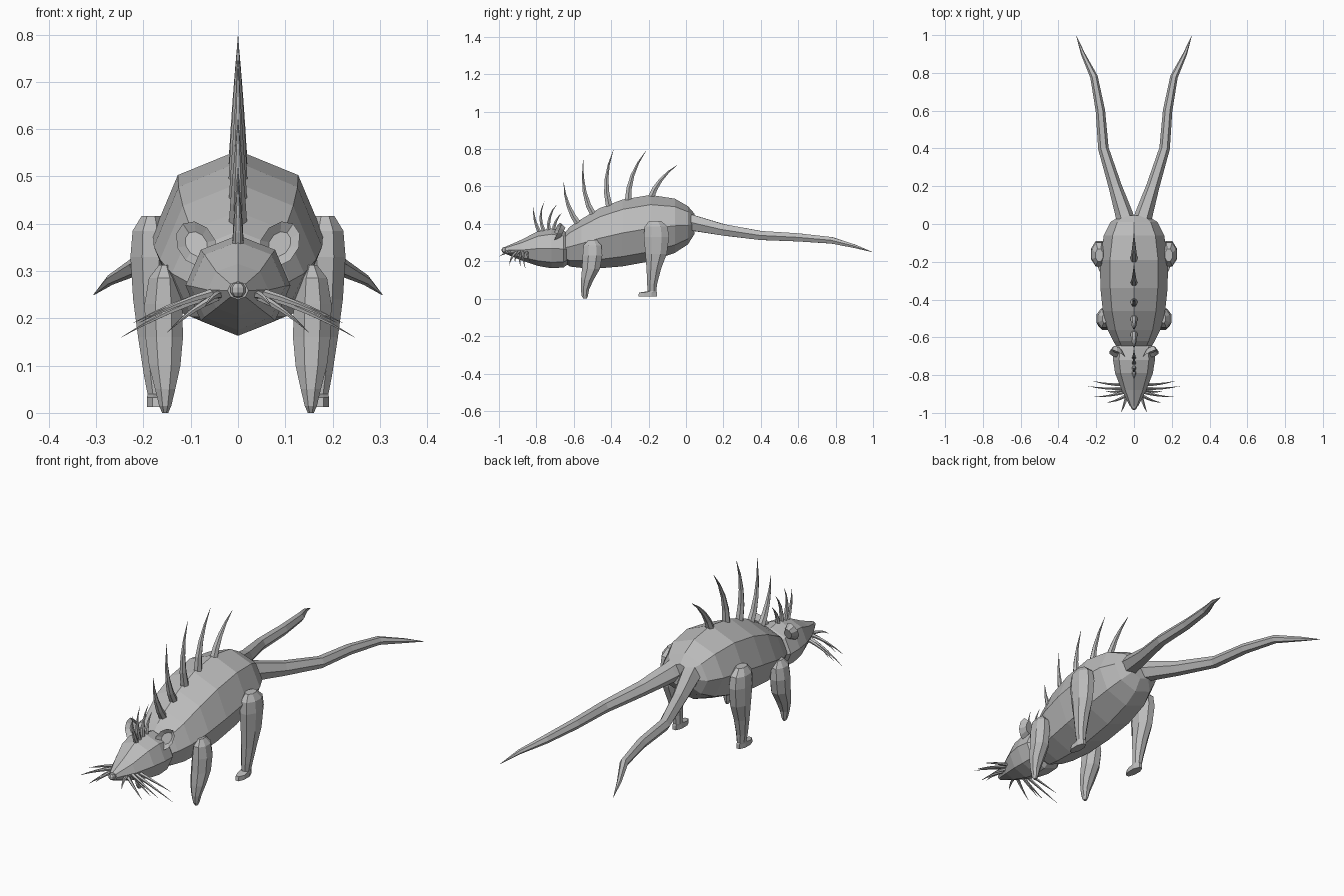
import bpy, bmesh, math
from mathutils import Vector

grey = bpy.data.materials.new("grey hide")
grey.diffuse_color = (0.5, 0.5, 0.5, 1)


def make(name, bm, mirror=False):
    bmesh.ops.recalc_face_normals(bm, faces=bm.faces)
    me = bpy.data.meshes.new(name)
    bm.to_mesh(me)
    bm.free()
    me.materials.append(grey)
    ob = bpy.data.objects.new(name, me)
    bpy.context.collection.objects.link(ob)
    if mirror:
        ob.modifiers.new("Mirror", 'MIRROR')
    return ob


def skin(bm, rings):
    """Bridge rings of points and cap both ends."""
    vs = [[bm.verts.new(p) for p in r] for r in rings]
    n = len(vs[0])
    for a, b in zip(vs, vs[1:]):
        for i in range(n):
            j = (i + 1) % n
            bm.faces.new((a[i], a[j], b[j], b[i]))
    bm.faces.new(vs[0])
    bm.faces.new(vs[-1])


def ring(c, u, v, n, off=0.0):
    c, u, v = Vector(c), Vector(u), Vector(v)
    return [c + u * math.cos(off + math.tau * i / n) + v * math.sin(off + math.tau * i / n)
            for i in range(n)]


def tube(bm, pts, radii, n=6):
    pts = [Vector(p) for p in pts]
    rings = []
    for i, p in enumerate(pts):
        t = (pts[min(i + 1, len(pts) - 1)] - pts[max(i - 1, 0)]).normalized()
        ref = Vector((1, 0, 0)) if abs(t.x) < 0.7 else Vector((0, 0, 1))
        u = (ref - t * ref.dot(t)).normalized()
        rings.append(ring(p, u * radii[i], t.cross(u) * radii[i], n))
    skin(bm, rings)


def thorn(bm, a, b, c, r, n=6):
    """Curved spike from a to c, bent through b."""
    a, b, c = Vector(a), Vector(b), Vector(c)
    k = b * 2 - (a + c) / 2
    ts = [0, 0.25, 0.5, 0.75, 1]
    pts = [a * (1 - t) ** 2 + k * 2 * t * (1 - t) + c * t * t for t in ts]
    tube(bm, pts, [r * (1 - 0.97 * t ** 1.2) for t in ts], n)


def lengthwise(name, secs):
    """Eight-sided loft along y: (y, top, bottom, half width)."""
    bm = bmesh.new()
    skin(bm, [ring((0, y, (t + b) / 2), (0, 0, (t - b) / 2), (w, 0, 0), 8)
              for y, t, b, w in secs])
    make(name, bm)


def leg(name, secs):
    """Eight-sided loft along z: (x, y, z, half width, half length)."""
    bm = bmesh.new()
    skin(bm, [ring((x, y, z), (rx, 0, 0), (0, ry, 0), 8, math.pi / 8)
              for x, y, z, rx, ry in secs])
    make(name, bm, True)


# Torso and head
lengthwise("body", [
    (-0.66, 0.34, 0.20, 0.085), (-0.62, 0.385, 0.172, 0.11), (-0.56, 0.425, 0.165, 0.14),
    (-0.46, 0.485, 0.163, 0.165), (-0.34, 0.53, 0.173, 0.178), (-0.19, 0.555, 0.20, 0.18),
    (-0.06, 0.535, 0.245, 0.16), (0.01, 0.495, 0.29, 0.125), (0.045, 0.455, 0.345, 0.07)])
lengthwise("head", [
    (-0.63, 0.345, 0.185, 0.085), (-0.655, 0.365, 0.167, 0.108), (-0.72, 0.376, 0.163, 0.111),
    (-0.79, 0.362, 0.175, 0.1), (-0.88, 0.315, 0.205, 0.065), (-0.965, 0.278, 0.24, 0.022)])

# Nose
bm = bmesh.new()
bmesh.ops.create_uvsphere(bm, u_segments=8, v_segments=5, radius=0.017)
bmesh.ops.translate(bm, verts=bm.verts, vec=(0, -0.969, 0.26))
make("nose", bm)

# Cupped ears
bm = bmesh.new()
c, u, v = Vector((0.088, -0.685, 0.357)), Vector((0.55, 0, 0.83)), Vector((0.83, 0, -0.55))
rim = []
for i in range(10):
    a = math.tau * i / 10
    p = c + u * 0.052 * math.cos(a) + v * 0.04 * math.sin(a)
    p.y += 0.02 * math.cos(a) - 0.01 * abs(math.sin(a))
    rim.append(p)
mid = c + Vector((0, 0.02, 0))
back = [mid + (p - mid) * 0.55 + Vector((0, 0.02, 0)) for p in rim]
hollow = [mid + (p - mid) * 0.55 + Vector((0, 0.004, 0)) for p in rim]
skin(bm, [back, rim, hollow])
make("ears", bm, True)

# Legs
leg("front_legs", [
    (0.156, -0.50, 0.313, 0.012, 0.025), (0.157, -0.50, 0.285, 0.034, 0.052),
    (0.158, -0.50, 0.23, 0.043, 0.057), (0.156, -0.508, 0.16, 0.043, 0.052),
    (0.155, -0.528, 0.10, 0.036, 0.036), (0.154, -0.54, 0.05, 0.023, 0.024),
    (0.154, -0.541, 0.015, 0.014, 0.018), (0.154, -0.54, 0.0, 0.007, 0.009)])
leg("rear_legs", [
    (0.184, -0.165, 0.416, 0.022, 0.035), (0.186, -0.16, 0.385, 0.04, 0.066),
    (0.185, -0.158, 0.33, 0.046, 0.073), (0.183, -0.16, 0.24, 0.042, 0.062),
    (0.179, -0.172, 0.16, 0.035, 0.042), (0.175, -0.181, 0.08, 0.026, 0.029),
    (0.172, -0.182, 0.04, 0.021, 0.025), (0.172, -0.203, 0.033, 0.022, 0.052),
    (0.172, -0.205, 0.012, 0.022, 0.054)])

# Twin tails
bm = bmesh.new()
tube(bm, [(0.03, -0.03, 0.425), (0.052, 0.05, 0.402), (0.1, 0.2, 0.368), (0.162, 0.4, 0.338),
          (0.178, 0.6, 0.328), (0.212, 0.78, 0.312), (0.27, 0.9, 0.281), (0.305, 0.995, 0.25)],
     [0.05, 0.047, 0.035, 0.028, 0.025, 0.02, 0.011, 0.001])
make("tails", bm, True)

# Spines along the back: (y, z) of base, middle and tip
bm = bmesh.new()
for a, b, c in [((-0.57, 0.39), (-0.63, 0.50), (-0.654, 0.62)),
                ((-0.49, 0.44), (-0.542, 0.57), (-0.55, 0.745)),
                ((-0.41, 0.49), (-0.425, 0.64), (-0.388, 0.796)),
                ((-0.31, 0.52), (-0.286, 0.66), (-0.213, 0.792)),
                ((-0.19, 0.535), (-0.135, 0.635), (-0.043, 0.718))]:
    thorn(bm, (0, *a), (0, *b), (0, *c), 0.02)
make("back_spines", bm)

# Crest on the head
bm = bmesh.new()
for a, b, c in [((-0.78, 0.35), (-0.808, 0.42), (-0.815, 0.493)),
                ((-0.76, 0.36), (-0.777, 0.44), (-0.757, 0.52)),
                ((-0.735, 0.36), (-0.727, 0.44), (-0.69, 0.505)),
                ((-0.71, 0.36), (-0.695, 0.415), (-0.663, 0.46))]:
    thorn(bm, (0, *a), (0, *b), (0, *c), 0.012)
make("head_crest", bm)

# Whiskers: base and tip
bm = bmesh.new()
for a, c in [((0.04, -0.92, 0.25), (0.07, -0.998, 0.225)),
             ((0.045, -0.91, 0.245), (0.145, -0.945, 0.175)),
             ((0.05, -0.89, 0.255), (0.21, -0.915, 0.19)),
             ((0.055, -0.87, 0.25), (0.247, -0.858, 0.16)),
             ((0.06, -0.85, 0.25), (0.222, -0.83, 0.19)),
             ((0.055, -0.88, 0.24), (0.15, -0.885, 0.17))]:
    m = (Vector(a) + Vector(c)) / 2 + Vector((0, -0.006, 0.006))
    thorn(bm, a, m, c, 0.009, 5)
make("whiskers", bm, True)
